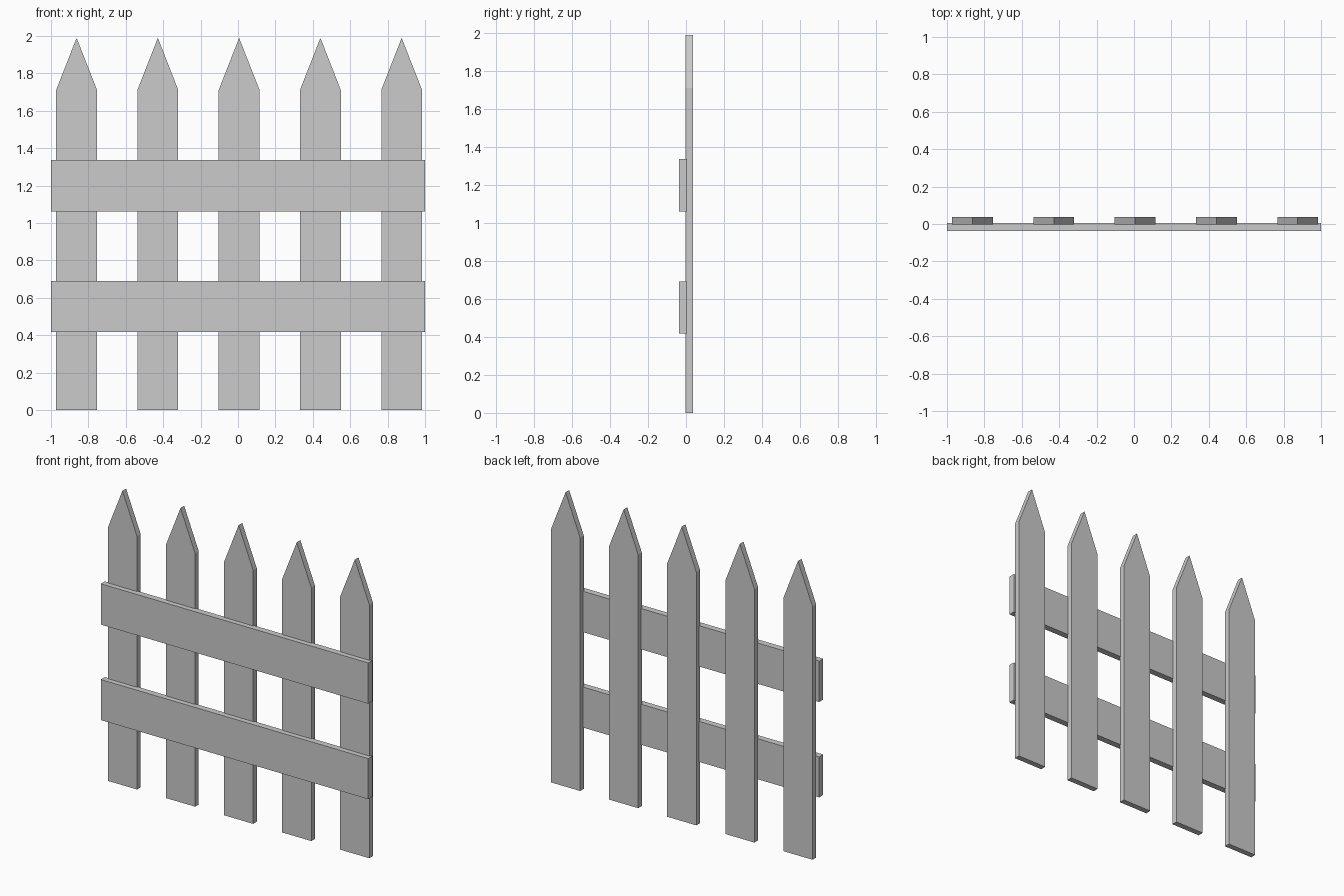
import bpy, bmesh

if "Cube" in bpy.data.objects:
    bpy.data.objects.remove(bpy.data.objects["Cube"])


def extrude_profile(name, points, y_front, y_back):
    """Extrude an x-z outline along y into a solid object."""
    bm = bmesh.new()
    face = bm.faces.new([bm.verts.new((x, y_front, z)) for x, z in points])
    ext = bmesh.ops.extrude_face_region(bm, geom=[face])
    moved = [g for g in ext["geom"] if isinstance(g, bmesh.types.BMVert)]
    bmesh.ops.translate(bm, verts=moved, vec=(0, y_back - y_front, 0))
    bmesh.ops.recalc_face_normals(bm, faces=bm.faces)
    mesh = bpy.data.meshes.new(name)
    bm.to_mesh(mesh)
    bm.free()
    obj = bpy.data.objects.new(name, mesh)
    bpy.context.collection.objects.link(obj)
    return obj


# Five pointed pickets
half = 0.109
for i in range(5):
    picket = extrude_profile(
        f"picket_{i + 1}",
        [(-half, 0), (half, 0), (half, 1.712), (0, 1.99), (-half, 1.712)],
        -0.002, 0.037)
    picket.location.x = 0.006 + (i - 2) * 0.4345

# Two horizontal rails on the front, slightly let into the pickets
for name, z0, z1 in (("lower_rail", 0.417, 0.691), ("upper_rail", 1.062, 1.338)):
    extrude_profile(name, [(-1, z0), (1, z0), (1, z1), (-1, z1)], -0.037, 0.006)
